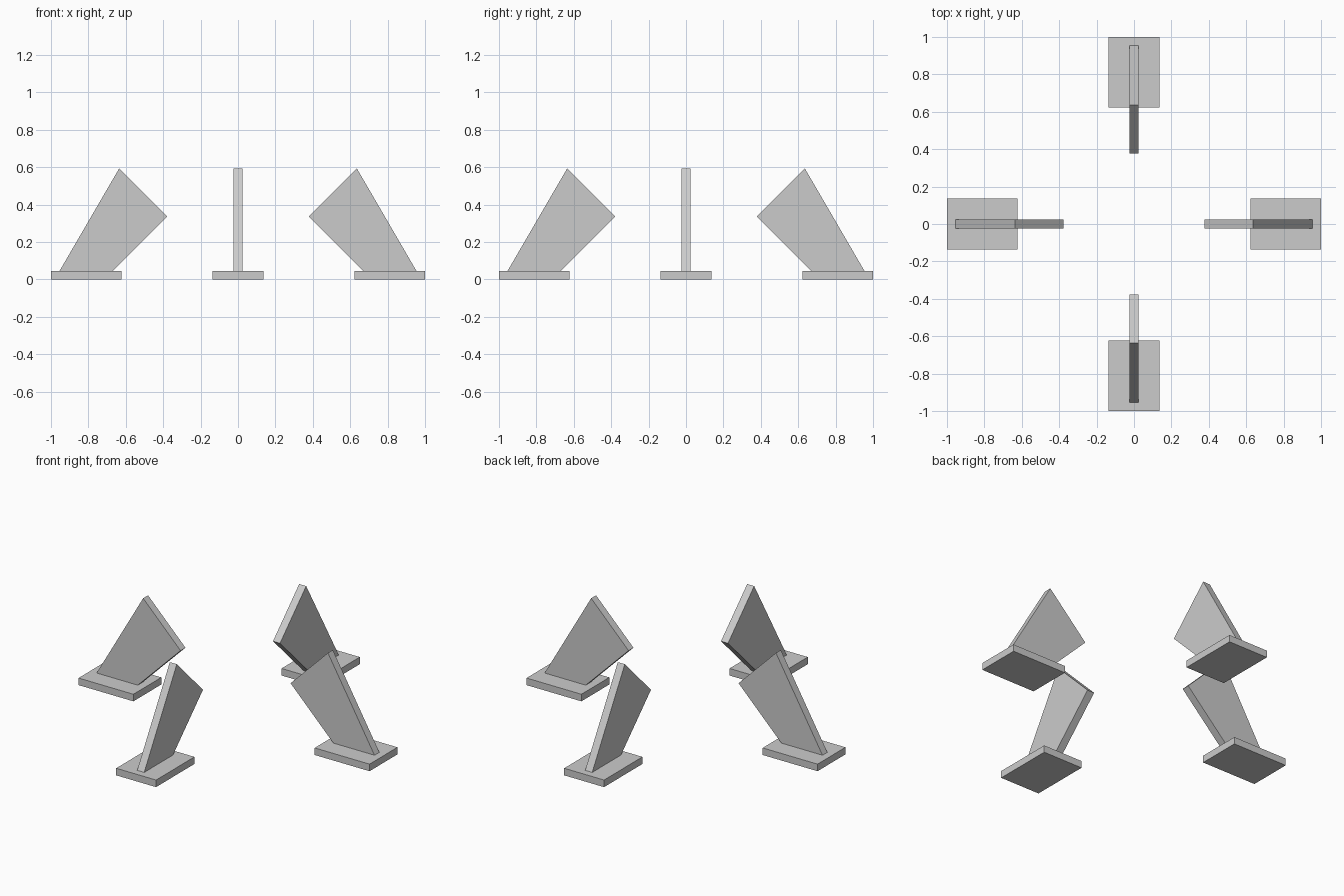
import bpy, bmesh
from math import pi
from mathutils import Matrix

if "Cube" in bpy.data.objects:
    bpy.data.objects.remove(bpy.data.objects["Cube"])

PLATE_H = 0.044
PLATE = [(0.623, 0), (1.0, 0), (1.0, PLATE_H), (0.623, PLATE_H)]
FIN = [(0.672, PLATE_H), (0.955, PLATE_H), (0.635, 0.594), (0.378, 0.337)]


def extrude_profile(name, profile, half_width, angle):
    """Extrude an x-z profile across y, then turn it about the z axis."""
    bm = bmesh.new()
    face = bm.faces.new([bm.verts.new((x, -half_width, z)) for x, z in profile])
    ext = bmesh.ops.extrude_face_region(bm, geom=[face])
    verts = [v for v in ext["geom"] if isinstance(v, bmesh.types.BMVert)]
    bmesh.ops.translate(bm, verts=verts, vec=(0, 2 * half_width, 0))
    bmesh.ops.recalc_face_normals(bm, faces=bm.faces)
    bm.transform(Matrix.Rotation(angle, 4, 'Z'))
    mesh = bpy.data.meshes.new(name)
    bm.to_mesh(mesh)
    bm.free()
    obj = bpy.data.objects.new(name, mesh)
    bpy.context.collection.objects.link(obj)
    return obj


# Four identical legs around the centre: foot plate plus leaning fin
for i, side in enumerate(("right", "back", "left", "front")):
    extrude_profile(f"{side}_foot_plate", PLATE, 0.137, i * pi / 2)
    extrude_profile(f"{side}_leg_fin", FIN, 0.024, i * pi / 2)
